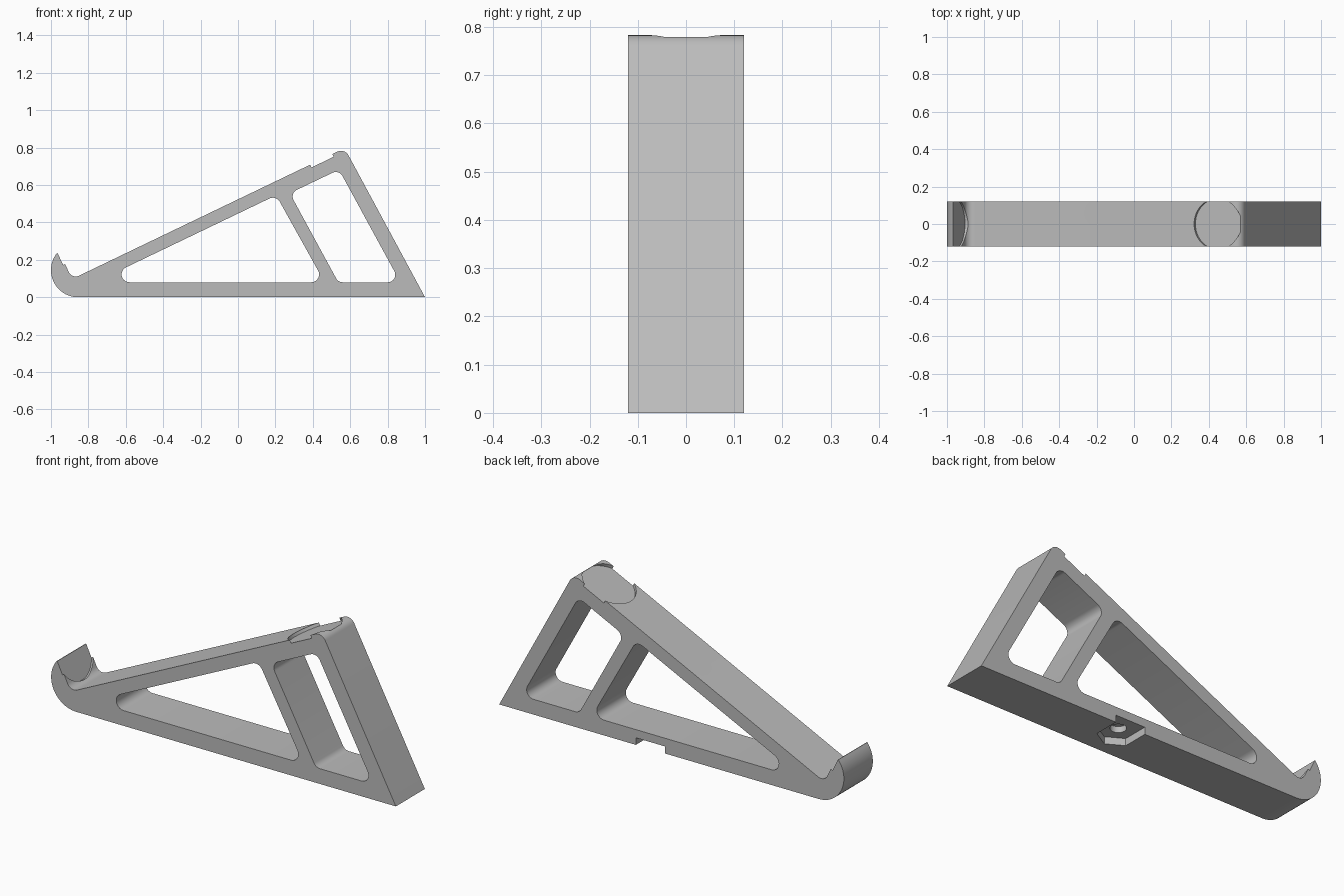
import bpy, bmesh, math
from mathutils import Vector, Matrix

cube = bpy.data.objects.get("Cube")
if cube:
    bpy.data.objects.remove(cube, do_unlink=True)

HALF = 0.12                      # half the stand's depth
SLOPE = math.atan(0.48)          # tilt of the resting face
UP = Vector((math.cos(SLOPE), 0, math.sin(SLOPE)))
NORMAL = Vector((-UP.z, 0, UP.x))

grey = bpy.data.materials.new("grey plastic")
grey.use_nodes = True
grey.diffuse_color = (0.5, 0.5, 0.5, 1)
grey.node_tree.nodes["Principled BSDF"].inputs["Base Color"].default_value = (0.5, 0.5, 0.5, 1)


def arc(cx, cz, r, a0, a1, steps):
    """Points on an arc, angles in degrees."""
    angles = [math.radians(a0 + (a1 - a0) * i / steps) for i in range(steps + 1)]
    return [Vector((cx + r * math.cos(a), cz + r * math.sin(a))) for a in angles]


def fillet(prev, corner, nxt, r, steps=10):
    """Round one corner of an outline."""
    p, c, n = Vector(prev), Vector(corner), Vector(nxt)
    u, v = (p - c).normalized(), (n - c).normalized()
    half = u.angle(v) / 2
    centre = c + (u + v).normalized() * (r / math.sin(half))
    start = (c + u * (r / math.tan(half)) - centre).normalized()
    end = (c + v * (r / math.tan(half)) - centre).normalized()
    return [centre + start.slerp(end, i / steps).normalized() * r for i in range(steps + 1)]


def rounded(points, r):
    n = len(points)
    return [q for i in range(n)
            for q in fillet(points[i - 1], points[i], points[(i + 1) % n], r)]


def finish(name, bm):
    bmesh.ops.recalc_face_normals(bm, faces=bm.faces)
    mesh = bpy.data.meshes.new(name)
    bm.to_mesh(mesh)
    bm.free()
    mesh.materials.append(grey)
    obj = bpy.data.objects.new(name, mesh)
    bpy.context.collection.objects.link(obj)
    return obj


def prism(name, outlines, low, high, place, normal):
    """Closed solid from an outline and its openings; place maps (a, b, height) to a point."""
    bm = bmesh.new()
    rims = ([], [])
    for outline in outlines:
        rings = [[bm.verts.new(place(p[0], p[1], h)) for p in outline] for h in (low, high)]
        for i in range(len(outline)):
            (a, b), (c, d) = [(ring[i - 1], ring[i]) for ring in rings]
            bm.faces.new((a, b, d, c))
            rims[0].append(bm.edges.get((a, b)))
            rims[1].append(bm.edges.get((c, d)))
    for rim in rims:
        bmesh.ops.triangle_fill(bm, use_beauty=True, edges=rim, normal=normal)
    return finish(name, bm)


def cylinder(name, base, axis, r, length, sides=64):
    bm = bmesh.new()
    turn = axis.to_track_quat('Z', 'Y').to_matrix().to_4x4()
    bmesh.ops.create_cone(bm, cap_ends=True, segments=sides, radius1=r, radius2=r, depth=length,
                          matrix=Matrix.Translation(base + axis * length / 2) @ turn)
    return finish(name, bm)


def cut(target, cutter):
    """Subtract the cutter, keeping the first solver's result that has changed the solid."""
    cutter.hide_render = True
    before = len(target.data.vertices)
    for solver in ('EXACT', 'MANIFOLD', 'FLOAT'):
        mod = target.modifiers.new("cut", 'BOOLEAN')
        mod.operation, mod.solver, mod.object = 'DIFFERENCE', solver, cutter
        graph = bpy.context.evaluated_depsgraph_get()
        baked = bpy.data.meshes.new_from_object(target.evaluated_get(graph))
        target.modifiers.remove(mod)
        if len(baked.polygons) and len(baked.vertices) != before:
            target.data = baked
            break
    bpy.data.objects.remove(cutter, do_unlink=True)


# Side outline: flat foot, curled hook, sloping rest, rounded peak
foot, peak, inner, tip = (1, 0), (0.57, 0.797), (-0.887, 0.0975), (-0.952, 0.235)
outline = [Vector(foot)] + arc(-0.855, 0.145, 0.145, 270, 141, 24) + [Vector(tip)]
outline += fillet(tip, inner, peak, 0.04) + fillet(inner, peak, foot, 0.045)

# Rounded openings through the side, either side of the strut
long_opening = rounded([(-0.765, 0.08), (0.463, 0.08), (0.204, 0.545)], 0.042)
short_opening = rounded([(0.536, 0.08), (0.868, 0.08), (0.54, 0.682), (0.277, 0.556)], 0.04)
stand = prism("stand", [outline, long_opening, short_opening], -HALF, HALF,
              lambda a, b, h: (a, h, b), (0, 1, 0))

# Round seat sunk into the top of the rest
seat_top = Vector((0.445, 0, 0.523 + 0.48 * 0.445))
cut(stand, cylinder("seat_recess", seat_top - NORMAL * 0.016, NORMAL, 0.137, 0.1, 96))

# Round pocket in the inner side of the hook
cut(stand, cylinder("hook_recess", Vector((-0.963, 0, 0.232)), UP, 0.137, 0.12, 96))

# Nut slot under the foot, open to the back, with a blind bolt hole
r, cx, cy = 0.098, 0.122, 0.035
w = r * math.cos(math.radians(30))
slot = [(cx - w, 0.2), (cx - w, cy - r / 2), (cx, cy - r), (cx + w, cy - r / 2), (cx + w, 0.2)]
cut(stand, prism("nut_slot", [slot], -0.05, 0.037, lambda a, b, h: (a, b, h), (0, 0, 1)))
cut(stand, cylinder("bolt_hole", Vector((cx, cy, -0.03)), Vector((0, 0, 1)), 0.038, 0.098, 32))

bpy.ops.object.select_all(action='DESELECT')
stand.select_set(True)
bpy.context.view_layer.objects.active = stand
bpy.ops.object.shade_smooth_by_angle(angle=math.radians(30))
